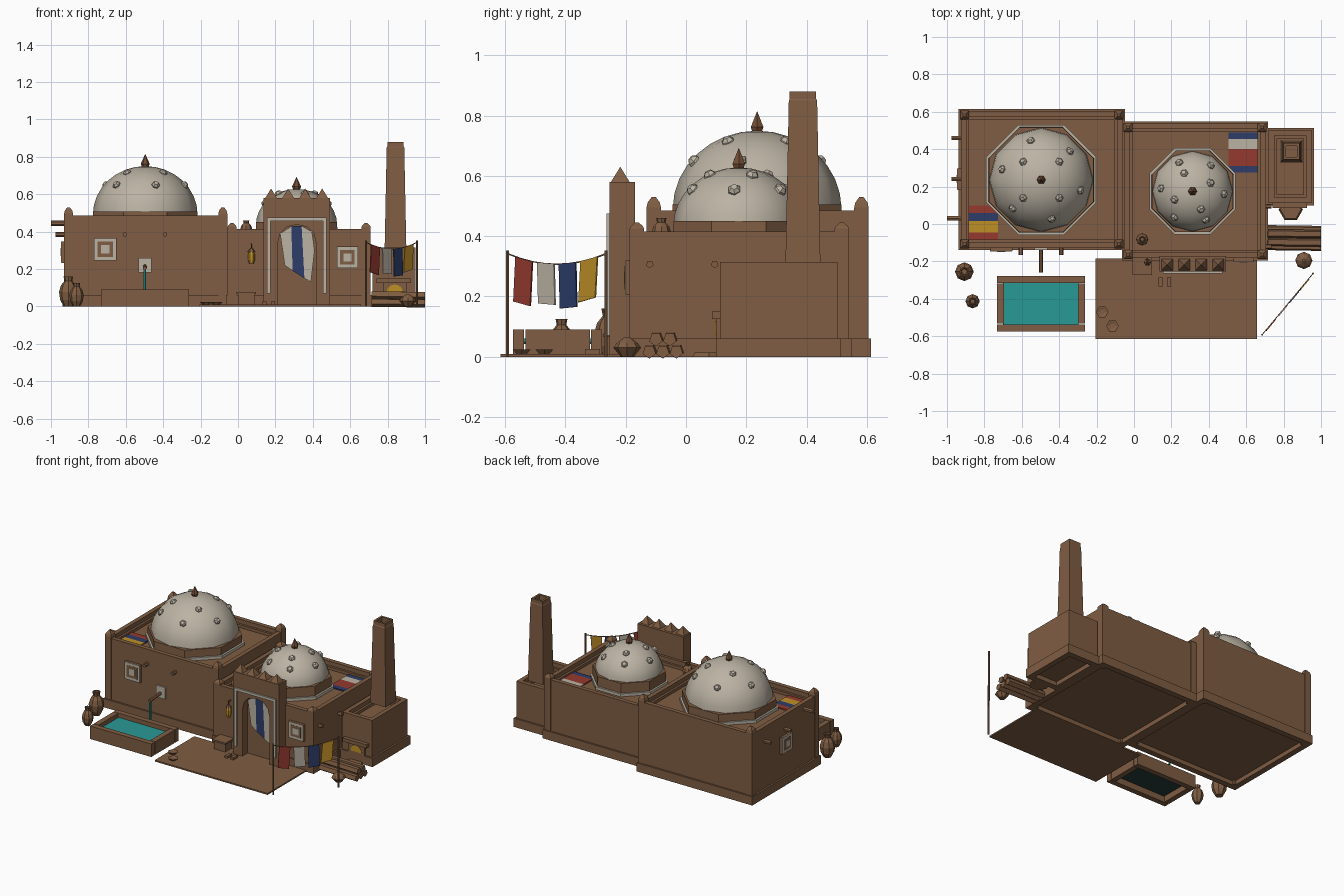
import bpy, bmesh, math
from mathutils import Vector

if "Cube" in bpy.data.objects:
    bpy.data.objects.remove(bpy.data.objects["Cube"])


def material(name, *rgb):
    mat = bpy.data.materials.new(name)
    mat.use_nodes = True
    mat.diffuse_color = (*rgb, 1)
    mat.node_tree.nodes["Principled BSDF"].inputs["Base Color"].default_value = (*rgb, 1)
    return mat


clay = material("clay", .215, .11, .056)
finial_clay = material("finial_clay", .17, .075, .035)
lime = material("lime_white", .5, .45, .37)
teal = material("teal_water", .022, .32, .3)
dark = material("dark_basin", .02, .045, .042)
red = material("red_cloth", .3, .042, .028)
blue = material("blue_cloth", .026, .045, .14)
yellow = material("yellow", .52, .275, .02)


def finish(name, bm, mat):
    bmesh.ops.recalc_face_normals(bm, faces=bm.faces)
    mesh = bpy.data.meshes.new(name)
    bm.to_mesh(mesh)
    bm.free()
    mesh.materials.append(mat)
    obj = bpy.data.objects.new(name, mesh)
    bpy.context.collection.objects.link(obj)
    return obj


def add_block(bm, x0, x1, y0, y1, z0, z1):
    verts = bmesh.ops.create_cube(bm, size=1)["verts"]
    bmesh.ops.scale(bm, vec=(x1 - x0, y1 - y0, z1 - z0), verts=verts)
    bmesh.ops.translate(bm, vec=((x0 + x1) / 2, (y0 + y1) / 2, (z0 + z1) / 2), verts=verts)


def box(name, x0, x1, y0, y1, z0, z1, mat=clay):
    bm = bmesh.new()
    add_block(bm, x0, x1, y0, y1, z0, z1)
    return finish(name, bm, mat)


def frame(name, x0, x1, y0, y1, z0, z1, w, gap=0):
    """Rectangular ring of four walls."""
    bm = bmesh.new()
    add_block(bm, x0, x1, y0, y0 + w, z0, z1)
    add_block(bm, x0, x1, y1 - w, y1, z0, z1)
    add_block(bm, x0, x0 + w, y0 + w + gap, y1 - w - gap, z0, z1)
    add_block(bm, x1 - w, x1, y0 + w + gap, y1 - w - gap, z0, z1)
    return finish(name, bm, clay)


def lathe(name, profile, sides, loc, mat=clay, flat=False, axis=(0, 0, 1)):
    """Revolve (radius, height) pairs; flat squares the sides to the axes."""
    grow = 1 / math.cos(math.pi / sides) if flat else 1
    turn = math.pi / sides if flat else 0
    bm, rings = bmesh.new(), []
    for r, z in profile:
        angles = [turn + math.tau * i / sides for i in range(sides if r else 1)]
        rings.append([bm.verts.new((r * grow * math.cos(a), r * grow * math.sin(a), z)) for a in angles])
    for low, high in zip(rings, rings[1:]):
        for i in range(sides):
            j = (i + 1) % sides
            corners = [low[i % len(low)], low[j % len(low)], high[j % len(high)], high[i % len(high)]]
            bm.faces.new(list(dict.fromkeys(corners)))
    for end in (rings[0], rings[-1]):
        if len(end) > 1:
            bm.faces.new(end)
    obj = finish(name, bm, mat)
    obj.location = loc
    obj.rotation_mode = 'QUATERNION'
    obj.rotation_quaternion = Vector((0, 0, 1)).rotation_difference(Vector(axis))
    return obj


def rod(name, a, b, r, mat=clay, sides=6):
    step = Vector(b) - Vector(a)
    return lathe(name, [(r, 0), (r, step.length)], sides, a, mat, axis=step.normalized())


def plate(name, points, push, mat):
    """Flat outline thickened along a vector."""
    bm = bmesh.new()
    near = [bm.verts.new(p) for p in points]
    far = [bm.verts.new(Vector(p) + Vector(push)) for p in points]
    bm.faces.new(near)
    bm.faces.new(far)
    for i in range(len(near)):
        bm.faces.new([near[i - 1], near[i], far[i], far[i - 1]])
    return finish(name, bm, mat)


def hall(name, x0, x1, y0, y1, top, post_rise):
    roof, lip = top - .05, .012
    box(name + "_walls", x0, x1, y0, y1, .03, roof)
    frame(name + "_parapet", x0, x1, y0, y1, roof, top, .03)
    frame(name + "_parapet_step", x0 + .03, x1 - .03, y0 + .03, y1 - .03, roof, top - .03, .015)
    frame(name + "_plinth", x0 - lip, x1 + lip, y0 - lip, y1 + lip, 0, .06, .04)
    if post_rise:
        shape = [(.024, 0), (.024, top + .01), (.02, top + post_rise * .6), (.007, top + post_rise)]
        for x in (x0 + .02, x1 - .02):
            for y in (y0 + .02, y1 - .02):
                lathe(name + "_corner_post", shape, 4, (x, y, 0), flat=True)


# Buildings
hall("great_hall", -.926, -.061, -.127, .602, .485, .045)
hall("small_hall", -.052, .705, -.183, .537, .415, .03)
hall("annex", .72, .95, .112, .502, .315, 0)


def dome(name, x, y, roof, base, radius, height, turn):
    lathe(name + "_ring", [(radius + .014, 0), (radius + .014, .02)], 8, (x, y, roof), lime, flat=True)
    lathe(name + "_drum", [(radius + .002, 0), (radius, base - roof + .016)], 8, (x, y, roof), flat=True)
    arc = [math.pi / 2 * i / 8 for i in range(9)]
    shell = lathe(name + "_shell", [(radius * math.cos(a) if a < 1.57 else 0, height * math.sin(a)) for a in arc],
                  12, (x, y, base), lime)
    for poly in shell.data.polygons:
        poly.use_smooth = len(poly.vertices) < 5
    lathe(name + "_finial", [(.012, -.01), (.024, .022), (.016, .04), (0, .075)], 6, (x, y, base + height - .01), finial_clay)
    # Two rows of studs
    for count, lift, start in ((6, .62, -75), (4, .87, 45)):
        for i in range(count):
            a = math.radians(start + turn + 360 * i / count)
            out = math.sqrt(1 - lift * lift)
            across = Vector((math.cos(a), math.sin(a), 0)) * out
            spot = Vector((x, y, base)) + across * radius * .98 + Vector((0, 0, height * lift * .98))
            facing = (across / radius + Vector((0, 0, lift / height))).normalized()
            lathe(name + "_stud", [(.022, -.01), (.022, .006), (.012, .018)], 6, spot, lime, axis=facing)


dome("great_dome", -.496, .236, .435, .49, .28, .26, 0)
dome("small_dome", .313, .175, .365, .435, .217, .193, 70)

# Chimney with open flue
lathe("chimney", [(.058, 0), (.047, .54), (.044, .545), (.044, .57), (.03, .57), (.03, .5)], 4, (.842, .388, .31), flat=True)

# Portal with a pointed arch recess
portal = box("portal", .137, .492, -.253, -.17, 0, .58)
arch = [(.21, -.01), (.42, -.01), (.42, .33), (.405, .39), (.37, .425), (.315, .437), (.26, .425), (.225, .39), (.21, .33)]
cutter = plate("arch_cutter", [(x, -.3, z) for x, z in arch], (0, .105, 0), clay)
cutter.hide_render = True
cutter.hide_viewport = True
cut = portal.modifiers.new("arch_recess", 'BOOLEAN')
cut.object, cut.operation, cut.solver = cutter, 'DIFFERENCE', 'EXACT'
for i in range(4):
    lathe("portal_merlon", [(.031, 0), (0, .05)], 4, (.177 + .091 * i, -.218, .58), flat=True)
for x in (.155, .455):
    box("portal_trim_side", x, x + .018, -.264, -.25, .07, .475, lime)
box("portal_trim_top", .173, .455, -.264, -.25, .457, .475, lime)

# Striped door curtain
curtain = ((lime, [(.225, .39), (.285, .428), (.292, .19), (.25, .22)]),
           (blue, [(.285, .428), (.34, .43), (.355, .15), (.292, .19)]),
           (lime, [(.34, .43), (.395, .4), (.41, .3), (.39, .13), (.355, .15)]))
for mat, outline in curtain:
    plate("door_curtain", [(x, -.215, z) for x, z in outline], (0, .006, 0), mat)


def window(x, y, z, half, side=False):
    """Clay block faced with a lime frame, clay panel and lime centre."""
    for size, depth, mat in ((half, .017, clay), (half * .98, .02, lime), (half * .68, .021, clay), (half * .38, .023, lime)):
        if side:
            box("side_window", x - depth, x, y - size, y + size, z - size, z + size, mat)
        else:
            box("front_window", x - size, x + size, y - depth, y, z - size, z + size, mat)


window(-.71, -.127, .305, .06)
window(.585, -.183, .262, .057)
window(-.926, .24, .29, .057, True)

# Roof beams poking through the walls
for x in (-.605, -.39):
    rod("front_beam", (x, -.1, .385), (x, -.165, .385), .012)
for y in (.46, .24):
    rod("side_beam", (-.9, y, .385), (-.975, y, .385), .013)
rod("roof_spout", (-.9, .03, .445), (-1, .03, .445), .014)
for y in (-.12, .095):
    rod("end_beam", (.68, y, .307), (.735, y, .307), .013, sides=5)

# Fountain and pool
box("fountain_plate", -.533, -.463, -.139, -.12, .18, .26, lime)
rod("fountain_pipe", (-.498, -.12, .215), (-.498, -.258, .205), .011)
rod("water_stream", (-.498, -.25, .2), (-.498, -.25, .07), .007, teal)
frame("pool_wall", -.733, -.263, -.574, -.278, 0, .09, .037, gap=.004)
box("pool_water", -.7, -.296, -.54, -.31, .05, .06, teal)
box("pool_floor", -.7, -.296, -.54, -.31, .042, .05, dark)

# Terrace, bench, bowls and slippers
box("terrace", -.207, .658, -.616, -.184, 0, .01)
box("bench", 0, .088, -.265, -.18, 0, .065)
box("bench_seat", -.008, .096, -.273, -.18, .065, .077)
for x, y in ((-.17, -.47), (-.115, -.545)):
    lathe("bowl", [(.02, 0), (.034, .014), (.028, .014), (.015, .01)], 6, (x, y, .01))
for x in (.142, .187):
    box("slipper", x - .011, x + .011, -.335, -.285, .01, .025)


def jar(name, x, y, z, r, h):
    lathe(name, [(r * .5, 0), (r * .88, h * .22), (r, h * .48), (r * .8, h * .7), (r * .42, h * .85),
                 (r * .52, h), (r * .38, h), (r * .3, h * .88)], 8, (x, y, z))


jar("tall_jar", -.907, -.255, 0, .05, .16)
jar("medium_jar", -.863, -.413, 0, .038, .125)
jar("roof_jar", .044, -.082, .365, .033, .095)
lathe("squat_jar", [(.022, 0), (.046, .03), (.035, .045), (.008, .066)], 8, (.908, -.195, 0))

# Hanging lantern
lathe("lantern", [(.012, 0), (.018, .02), (.018, .05), (.008, .07)], 6, (.072, -.205, .228), yellow)
lathe("lantern_cap", [(.02, 0), (.005, .02)], 6, (.072, -.205, .292))
rod("lantern_cord", (.072, -.205, .3), (.072, -.205, .335), .003)
rod("lantern_bracket", (.072, -.17, .335), (.072, -.212, .335), .004)

# Oven and firewood
plate("oven_fire", [(.838 + .044 * math.cos(math.pi * i / 8), .097, .073 + .044 * math.sin(math.pi * i / 8)) for i in range(9)],
      (0, .002, 0), yellow)
box("oven_back", .775, .9, .099, .115, .06, .125)
box("oven_lintel", .74, .925, .086, .12, .125, .15)
lathe("hearth", [(.065, 0), (.055, .014)], 6, (.838, .077, 0))
for y, z in ((-.118, .021), (-.073, .021), (-.028, .021), (-.096, .062), (-.05, .062)):
    rod("firewood", (.715, y, z), (1, y - .004, z - .004), .023, sides=5)

# Bunting on two poles
start, end = Vector((.685, -.592, 0)), Vector((.957, -.265, 0))
for foot in (start, end):
    rod("bunting_pole", foot, foot + Vector((0, 0, .352)), .006)


def on_rope(t):
    return start.lerp(end, t) + Vector((0, 0, .342 - .14 * t * (1 - t)))


for i in range(8):
    rod("bunting_rope", on_rope(i / 8), on_rope((i + 1) / 8), .003, clay, 4)
for i, mat in enumerate((red, lime, blue, yellow)):
    t = .09 + .22 * i
    left, right = on_rope(t), on_rope(t + .17)
    lean = Vector((.006, .007, 0)) * (-1 if i in (0, 3) else .5)
    lean.z = -.147 + .012 * (i % 2)
    plate("bunting_flag", [left, right, right + lean, left + lean], (.004, -.004, 0), mat)


def rug(name, x0, x1, z, stripes):
    """Stripes listed from back to front by their edges."""
    for back, front, mat in stripes:
        box(name, x0, x1, front, back, z, z + .008, mat)


# Rugs drying on the roofs
rug("great_roof_rug", -.888, -.728, .435, ((.1, .06, red), (.06, .015, blue), (.015, -.045, yellow), (-.045, -.085, red)))
rug("small_roof_rug", .505, .665, .365, ((.49, .455, blue), (.455, .4, lime), (.4, .31, red), (.31, .275, blue)))
